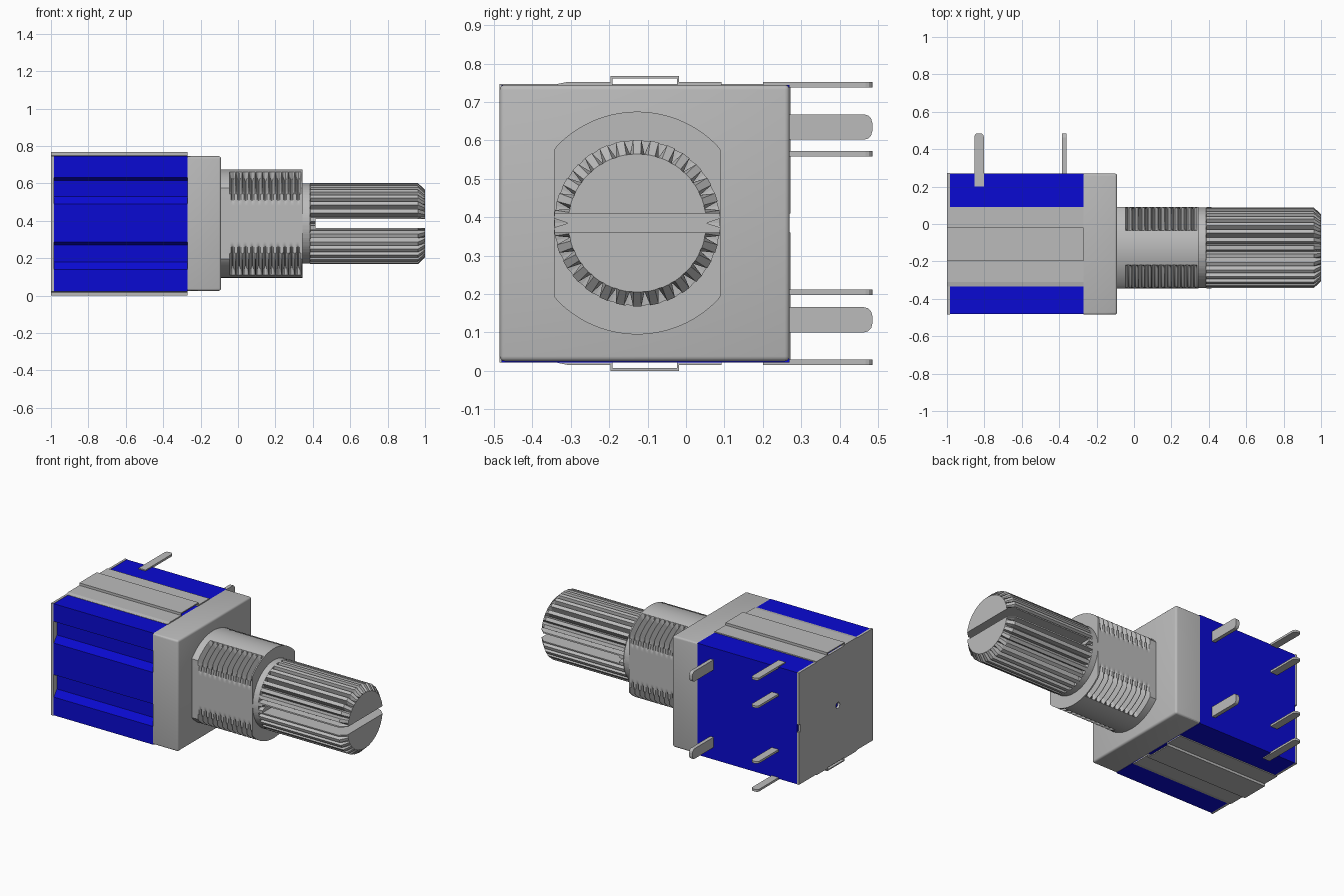
import bpy, bmesh, math

cube = bpy.data.objects.get("Cube")
if cube:
    bpy.data.objects.remove(cube, do_unlink=True)


def material(name, rgb):
    m = bpy.data.materials.new(name)
    m.use_nodes = True
    col = (*rgb, 1.0)
    m.diffuse_color = col
    m.node_tree.nodes["Principled BSDF"].inputs["Base Color"].default_value = col
    return m


GREY = material("metal grey", (0.5, 0.5, 0.5))
BLUE = material("body blue", (0.003, 0.003, 0.65))
CY, CZ = -0.127, 0.385          # shaft axis
MID_Z = 0.384                   # mirror height for top and bottom parts


def finish(name, bm, mat, smooth=False):
    bmesh.ops.recalc_face_normals(bm, faces=bm.faces)
    me = bpy.data.meshes.new(name)
    bm.to_mesh(me)
    bm.free()
    me.materials.append(mat)
    ob = bpy.data.objects.new(name, me)
    bpy.context.collection.objects.link(ob)
    if smooth:
        bpy.ops.object.select_all(action='DESELECT')
        ob.select_set(True)
        bpy.context.view_layer.objects.active = ob
        bpy.ops.object.shade_smooth_by_angle(angle=math.radians(30))
    return ob


def loft(name, sections, mat, smooth=False):
    """Skin a list of (x, [(y, z), ...]) sections and cap both ends."""
    bm = bmesh.new()
    rings = [[bm.verts.new((x, y, z)) for y, z in pts] for x, pts in sections]
    n = len(rings[0])
    for a, b in zip(rings, rings[1:]):
        for i in range(n):
            j = (i + 1) % n
            bm.faces.new((a[i], a[j], b[j], b[i]))
    bm.faces.new(rings[0])
    bm.faces.new(rings[-1])
    return finish(name, bm, mat, smooth)


def prism(name, pts, x0, x1, mat):
    return loft(name, [(x0, pts), (x1, pts)], mat)


def box(name, lo, hi, mat, pick=None, width=0.0, smooth=False):
    """Box from corner to corner; edges chosen by pick(v1, v2) are rounded."""
    bm = bmesh.new()
    bmesh.ops.create_cube(bm, size=1)
    for v in bm.verts:
        v.co = [l + (c + 0.5) * (h - l) for l, h, c in zip(lo, hi, v.co)]
    if pick:
        edges = [e for e in bm.edges if pick(e.verts[0].co, e.verts[1].co)]
        bmesh.ops.bevel(bm, geom=edges, offset=width, segments=3, profile=0.5,
                        affect='EDGES')
    return finish(name, bm, mat, smooth)


def cut(target, cutter):
    mod = target.modifiers.new("cut", 'BOOLEAN')
    mod.operation = 'DIFFERENCE'
    mod.object = cutter
    cutter.hide_render = True
    bpy.context.view_layer.objects.active = target
    bpy.ops.object.modifier_apply(modifier=mod.name)
    bpy.data.objects.remove(cutter, do_unlink=True)


def polar(r, a):
    return CY + r * math.cos(a), CZ + r * math.sin(a)


# Blue housing with two long recesses along the front
housing = [(0.27, 0.022), (0.27, 0.745), (-0.48, 0.745),
           (-0.48, 0.63), (-0.447, 0.615), (-0.447, 0.53), (-0.48, 0.49),
           (-0.48, 0.285), (-0.447, 0.27), (-0.447, 0.18), (-0.48, 0.14),
           (-0.48, 0.022)]
prism("housing", housing, -0.985, -0.27, BLUE)

# Metal block on the shaft side, rounded on every edge but the rear ones
box("front_block", (-0.27, -0.485, 0.025), (-0.09, 0.27, 0.745), GREY,
    lambda a, b: max(a.x, b.x) > -0.1, 0.013, True)

# Rear plate with a centre hole and a side notch
plate = box("rear_plate", (-1.0, -0.485, 0.022), (-0.985, 0.272, 0.747), GREY)
hole = [polar(0.02, i * math.tau / 24) for i in range(24)]
cut(plate, prism("hole_cutter", hole, -1.1, -0.9, GREY))
cut(plate, box("notch_cutter", (-1.1, 0.255, 0.36), (-0.9, 0.3, 0.41), GREY))

# Straps with a hollow raised rib, above and below
strap = [(-0.335, 0.747), (-0.31, 0.752), (-0.197, 0.752), (-0.197, 0.768),
         (-0.018, 0.768), (-0.018, 0.752), (0.092, 0.752), (0.092, 0.74),
         (-0.024, 0.74), (-0.024, 0.761), (-0.191, 0.761), (-0.191, 0.74),
         (-0.335, 0.74)]
prism("top_strap", strap, -1.0, -0.27, GREY)
prism("bottom_strap", [(y, 2 * MID_Z - z) for y, z in strap], -1.0, -0.27, GREY)

# Flat terminals and wide mounting tabs on the back
for i, z in enumerate((0.745, 0.565, 0.205, 0.023)):
    box(f"terminal_{i + 1}", (-0.853, 0.2, z - 0.007), (-0.803, 0.485, z + 0.007),
        GREY, lambda a, b: min(a.y, b.y) > 0.4 and abs(a.z - b.z) > 0.005, 0.018)
for i, z in enumerate((0.635, 0.133)):
    box(f"mounting_tab_{i + 1}", (-0.386, 0.2, z - 0.033), (-0.362, 0.485, z + 0.033),
        GREY, lambda a, b: min(a.y, b.y) > 0.4 and abs(a.x - b.x) > 0.01, 0.022)

# Threaded bushing: round with two flat sides, grooves stop short of top and bottom
R_OUT, R_ROOT, FLAT = 0.29, 0.243, 0.217


def bushing_ring(r, n=144):
    pts = []
    for i in range(n):
        a = math.tau * (i + 0.5) / n
        c = abs(math.cos(a))
        rad = r if c > 0.36 else R_OUT
        pts.append(polar(min(rad, FLAT / c), a))
    return pts


crest, middle, root = (bushing_ring(r) for r in
                       (R_OUT, (R_OUT + R_ROOT) / 2, R_ROOT))
sections = [(-0.1, crest)]
PITCH = 0.035
for k in range(11):
    x = -0.045 + k * PITCH
    sections += [(x, crest), (x + 0.007, middle), (x + 0.014, root),
                 (x + 0.018, root), (x + 0.025, middle), (x + 0.032, crest)]
sections.append((0.345, crest))
loft("threaded_bushing", sections, GREY, True)

# Splined shaft with a chamfered tip and a cross slot
TEETH = 30


def shaft_ring(radii):
    pts = []
    for t in range(TEETH):
        for off, r in zip((-0.24, 0.24, 0.5), radii):
            pts.append(polar(r, math.tau * (t + 0.5 + off) / TEETH))
    return pts


collar = shaft_ring((0.215, 0.215, 0.215))
spline = shaft_ring((0.217, 0.217, 0.18))
tip = shaft_ring((0.18, 0.18, 0.179))
shaft = loft("shaft", [(0.3, collar), (0.385, collar), (0.387, spline),
                       (0.962, spline), (1.0, tip)], GREY)
cut(shaft, box("slot_cutter", (0.415, -0.5, 0.36), (1.1, 0.3, 0.41), GREY))
